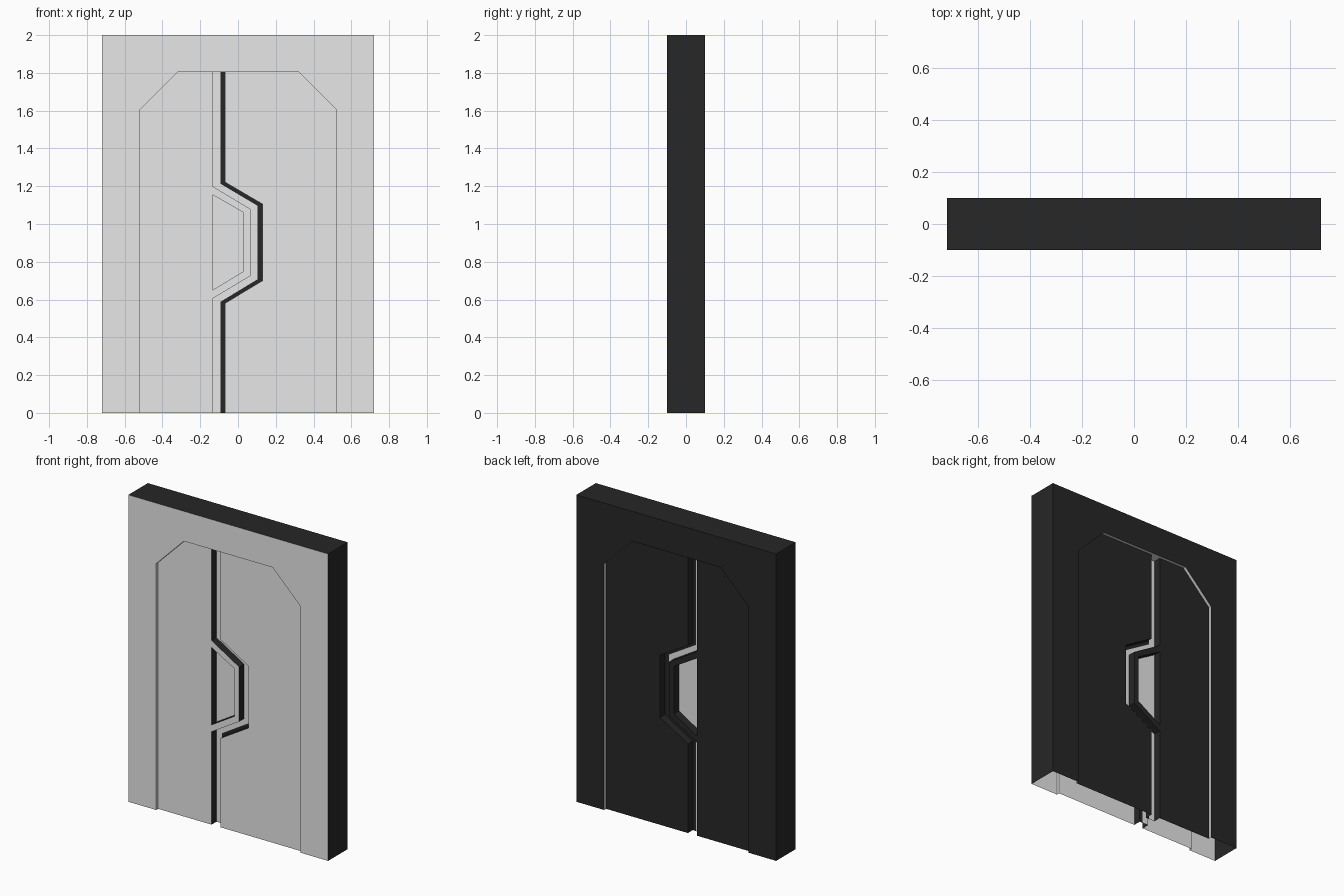
import bpy, bmesh
from mathutils import Vector

if "Cube" in bpy.data.objects:
    bpy.data.objects.remove(bpy.data.objects["Cube"])


def make_mat(name, rgb):
    m = bpy.data.materials.new(name)
    m.diffuse_color = (*rgb, 1)
    m.use_nodes = True
    m.node_tree.nodes["Principled BSDF"].inputs["Base Color"].default_value = m.diffuse_color
    return m


LIGHT, DARK = 0, 1
MATS = [make_mat("light_grey", (0.8, 0.8, 0.8)), make_mat("near_black", (0.02, 0.02, 0.02))]

# Depths from the middle plane: wall face, door face, recessed floors
WALL, DOOR, FLOOR = 0.10, 0.08, 0.03
TOP = 1.805

# Outlines as (x, z)
opening = [(-.52, 0), (-.52, 1.605), (-.32, TOP), (.32, TOP), (.52, 1.605), (.52, 0)]
outer = [(.72, 0), (.72, 2), (-.72, 2), (-.72, 0)]
pocket = [(-.135, .65), (-.135, 1.155), (.03, 1.06), (.03, .75)]


def seam(x, reach, z0, z1, z2, z3):
    """Vertical seam line that jogs sideways around the lock bump."""
    return [(x, 0), (x, z0), (reach, z1), (reach, z2), (x, z3), (x, TOP)]


panel_edge = seam(-.135, .065, .605, .725, 1.08, 1.20)
lip_edge = seam(-.093, .103, .588, .707, 1.097, 1.213)
right_edge = seam(-.07, .13, .58, .70, 1.105, 1.222)


class Part:
    """Collects flat plates and risers into one object."""

    def __init__(self, name):
        self.name, self.bm = name, bmesh.new()

    def face(self, pts, toward, mat):
        f = self.bm.faces.new([self.bm.verts.new(p) for p in pts])
        f.normal_update()
        if f.normal.dot(toward) < 0:
            f.normal_flip()
        f.material_index = mat

    def plate(self, pts, depth, side, mat):
        self.face([(x, side * depth, z) for x, z in pts], Vector((0, side, 0)), mat)

    def riser(self, pts, y0, y1, mat):
        # Faces look to the right of the direction of travel
        for (xa, za), (xb, zb) in zip(pts, pts[1:]):
            self.face([(xa, y0, za), (xb, y0, zb), (xb, y1, zb), (xa, y1, za)],
                      Vector((zb - za, 0, xa - xb)), mat)

    def finish(self):
        bmesh.ops.remove_doubles(self.bm, verts=self.bm.verts, dist=1e-5)
        me = bpy.data.meshes.new(self.name)
        self.bm.to_mesh(me)
        self.bm.free()
        for m in MATS:
            me.materials.append(m)
        bpy.context.collection.objects.link(bpy.data.objects.new(self.name, me))


frame, left, right, gap = (Part(n) for n in
                           ("wall_frame", "left_door", "right_door", "door_gap"))

# Outer top and side faces of the wall
frame.riser(outer, -WALL, WALL, DARK)

for side, skin in ((-1, LIGHT), (1, DARK)):
    wall, door, floor = side * WALL, side * DOOR, side * FLOOR

    # Wall around the opening, with its shallow jamb
    frame.plate(outer + opening, WALL, side, skin)
    frame.riser(opening, wall, door, LIGHT)
    frame.riser([(-.135, TOP), (-.07, TOP)], door, floor, LIGHT)

    # Left door: main panel, bump around the pocket, stepped lip
    a, b, c, d = pocket
    left.plate([(-.52, 0), panel_edge[0], panel_edge[1], a, b, panel_edge[4],
                panel_edge[5], (-.32, TOP), (-.52, 1.605)], DOOR, side, skin)
    left.plate(panel_edge[1:5] + [b, c, d, a], DOOR, side, skin)
    left.riser(panel_edge, door, floor, DARK)
    left.riser(pocket + pocket[:1], door, floor, DARK)
    left.plate(pocket, FLOOR, side, LIGHT)
    left.plate(panel_edge + lip_edge[::-1], FLOOR, side, LIGHT)

    # Right door with its matching edge
    right.plate(right_edge + [(.32, TOP), (.52, 1.605), (.52, 0)], DOOR, side, skin)
    right.riser(right_edge[::-1], door, floor, DARK)

    # Dark gap between the doors
    gap.plate(lip_edge + right_edge[::-1], FLOOR, side, DARK)

for part in (frame, left, right, gap):
    part.finish()
